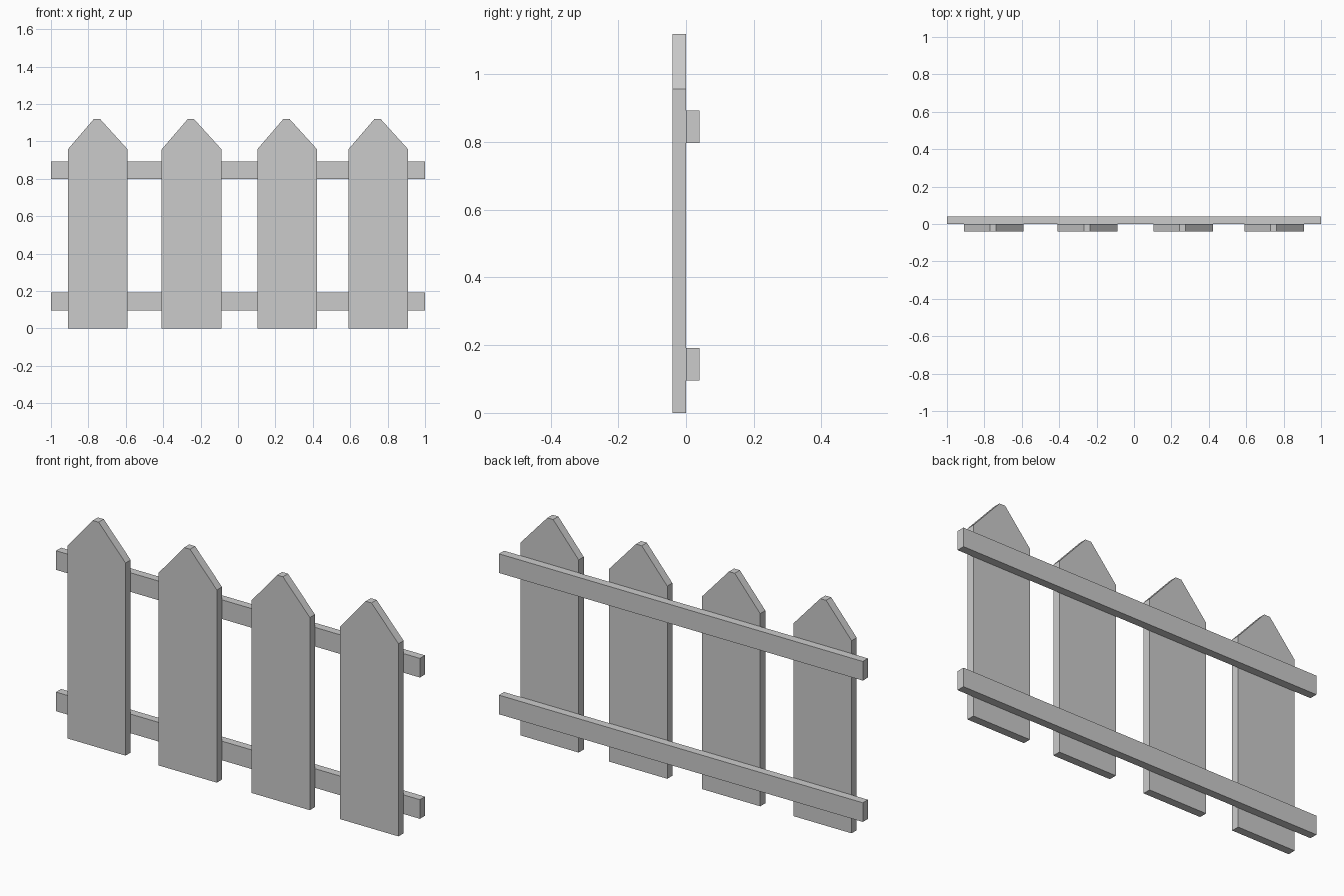
import bpy
import bmesh

cube = bpy.data.objects.get("Cube")
if cube:
    bpy.data.objects.remove(cube, do_unlink=True)

# Single flat grey
grey = bpy.data.materials.new("fence_grey")
grey.use_nodes = True
color = (0.6, 0.6, 0.6, 1)
grey.diffuse_color = color
grey.node_tree.nodes["Principled BSDF"].inputs["Base Color"].default_value = color

DEPTH = 0.04


def extruded(name, outline, x, y, z):
    """Extrude an x-z outline towards the back, with its front at y."""
    bm = bmesh.new()
    face = bm.faces.new([bm.verts.new((px, 0, pz)) for px, pz in outline])
    result = bmesh.ops.extrude_face_region(bm, geom=[face])
    moved = [v for v in result["geom"] if isinstance(v, bmesh.types.BMVert)]
    bmesh.ops.translate(bm, verts=moved, vec=(0, DEPTH, 0))
    bmesh.ops.recalc_face_normals(bm, faces=bm.faces)
    mesh = bpy.data.meshes.new(name)
    bm.to_mesh(mesh)
    bm.free()
    mesh.materials.append(grey)
    obj = bpy.data.objects.new(name, mesh)
    obj.location = (x, y, z)
    bpy.context.collection.objects.link(obj)
    return obj


# Pickets with blunt pointed tops
half, shoulder, top = 0.16, 0.957, 1.12
picket = [(-half, 0), (half, 0), (half, shoulder),
          (0.012, top), (-0.02, top), (-half, shoulder)]
for i, x in enumerate((-0.75, -0.248, 0.263, 0.75)):
    extruded(f"picket_{i + 1}", picket, x, -DEPTH, 0)

# Horizontal rails behind the pickets
rail = [(-1, 0), (1, 0), (1, 0.095), (-1, 0.095)]
for name, z in (("lower_rail", 0.096), ("upper_rail", 0.798)):
    extruded(name, rail, 0, 0, z)
